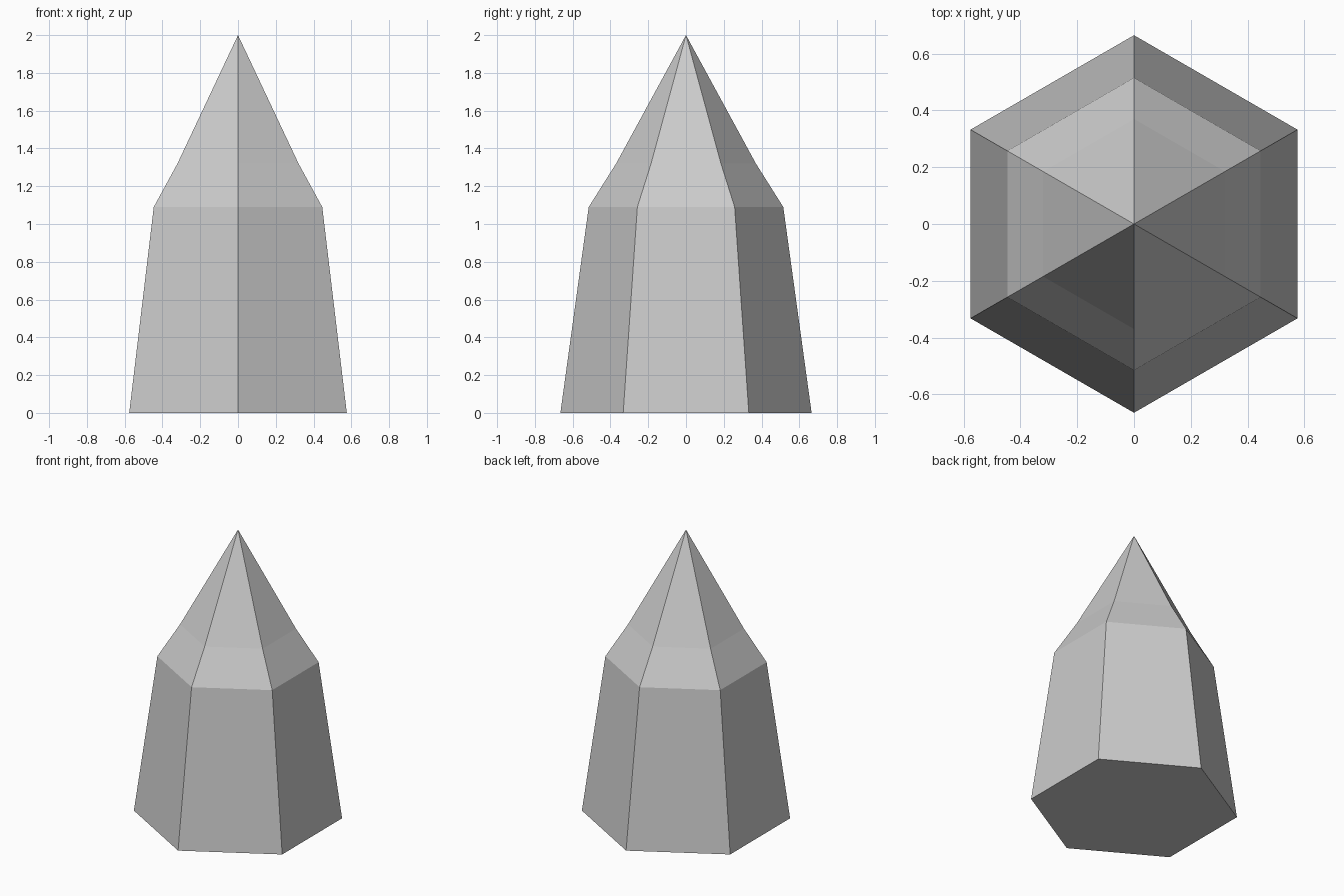
import bpy
import bmesh
from math import cos, sin, pi

if "Cube" in bpy.data.objects:
    bpy.data.objects.remove(bpy.data.objects["Cube"], do_unlink=True)

# Plain grey stone
grey = bpy.data.materials.new("light_grey")
grey.use_nodes = True
colour = (0.6, 0.6, 0.6, 1.0)
grey.diffuse_color = colour
grey.node_tree.nodes["Principled BSDF"].inputs["Base Color"].default_value = colour

# Hexagonal spike: (radius, height) of each ring, closed by a point
SIDES = 6
PROFILE = [(0.665, 0.0), (0.515, 1.09), (0.37, 1.32)]
TIP = 2.0

bm = bmesh.new()
rings = []
for radius, z in PROFILE:
    angles = [pi / 2 + 2 * pi * i / SIDES for i in range(SIDES)]
    rings.append([bm.verts.new((radius * cos(a), radius * sin(a), z)) for a in angles])
tip = bm.verts.new((0, 0, TIP))

# Base, side bands and point
bm.faces.new(rings[0])
for low, high in zip(rings, rings[1:]):
    for i in range(SIDES):
        j = (i + 1) % SIDES
        bm.faces.new((low[i], low[j], high[j], high[i]))
for i in range(SIDES):
    bm.faces.new((rings[-1][i], rings[-1][(i + 1) % SIDES], tip))
bmesh.ops.recalc_face_normals(bm, faces=bm.faces[:])

mesh = bpy.data.meshes.new("hexagonal_spike")
bm.to_mesh(mesh)
bm.free()
mesh.materials.append(grey)
spike = bpy.data.objects.new("hexagonal_spike", mesh)
bpy.context.collection.objects.link(spike)
